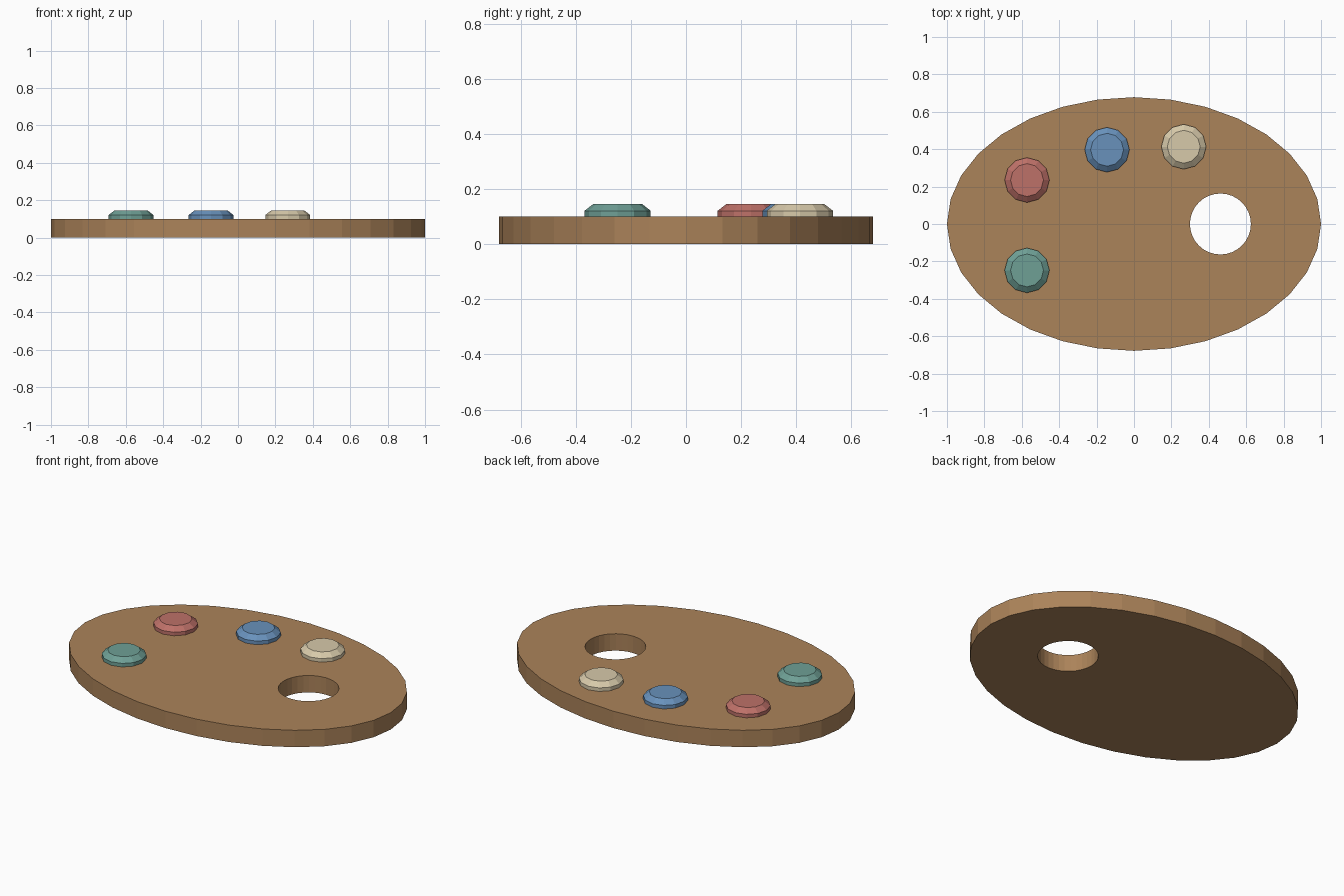
import bpy, bmesh
from math import sin, cos, pi

if "Cube" in bpy.data.objects:
    bpy.data.objects.remove(bpy.data.objects["Cube"])


def material(name, hex_rgb):
    # sRGB hex to linear diffuse colour
    rgb = [(int(hex_rgb[i:i + 2], 16) / 255) ** 2.2 for i in (0, 2, 4)]
    mat = bpy.data.materials.new(name)
    mat.diffuse_color = (*rgb, 1)
    mat.use_nodes = True
    mat.node_tree.nodes["Principled BSDF"].inputs["Base Color"].default_value = mat.diffuse_color
    return mat


def lathe(name, profile, sides, location=(0, 0, 0), y_scale=1.0, mat=None):
    # closed solid from (radius, z) rings, flat capped
    bm = bmesh.new()
    rings = [[bm.verts.new((r * cos(2 * pi * i / sides),
                            r * sin(2 * pi * i / sides) * y_scale, z))
              for i in range(sides)] for r, z in profile]
    for lo, hi in zip(rings, rings[1:]):
        for i in range(sides):
            j = (i + 1) % sides
            bm.faces.new((lo[i], lo[j], hi[j], hi[i]))
    bm.faces.new(rings[0][::-1])
    bm.faces.new(rings[-1])
    mesh = bpy.data.meshes.new(name)
    bm.to_mesh(mesh)
    bm.free()
    obj = bpy.data.objects.new(name, mesh)
    obj.location = location
    bpy.context.collection.objects.link(obj)
    if mat:
        mesh.materials.append(mat)
    return obj


# oval board with thumb hole
wood = material("wood", "AA825A")
board = lathe("board", [(1, 0), (1, 0.1)], 32, y_scale=0.678, mat=wood)
cutter = lathe("thumb_hole_cutter", [(0.163, -0.1), (0.163, 0.2)], 32,
               location=(0.462, 0, 0), mat=wood)
cutter.hide_render = True
cutter.hide_set(True)
cut = board.modifiers.new("thumb_hole", 'BOOLEAN')
cut.operation = 'DIFFERENCE'
cut.solver = 'EXACT'
cut.object = cutter

# chamfered paint dabs
dabs = [("green", "6E9E94", -0.572, -0.248),
        ("red", "BC7068", -0.572, 0.235),
        ("blue", "6890BA", -0.144, 0.397),
        ("cream", "D6C8A8", 0.266, 0.413)]
for colour, code, x, y in dabs:
    lathe("paint_" + colour, [(0.12, -0.005), (0.12, 0.021), (0.088, 0.046)], 12,
          location=(x, y, 0.1), mat=material("paint_" + colour, code))
